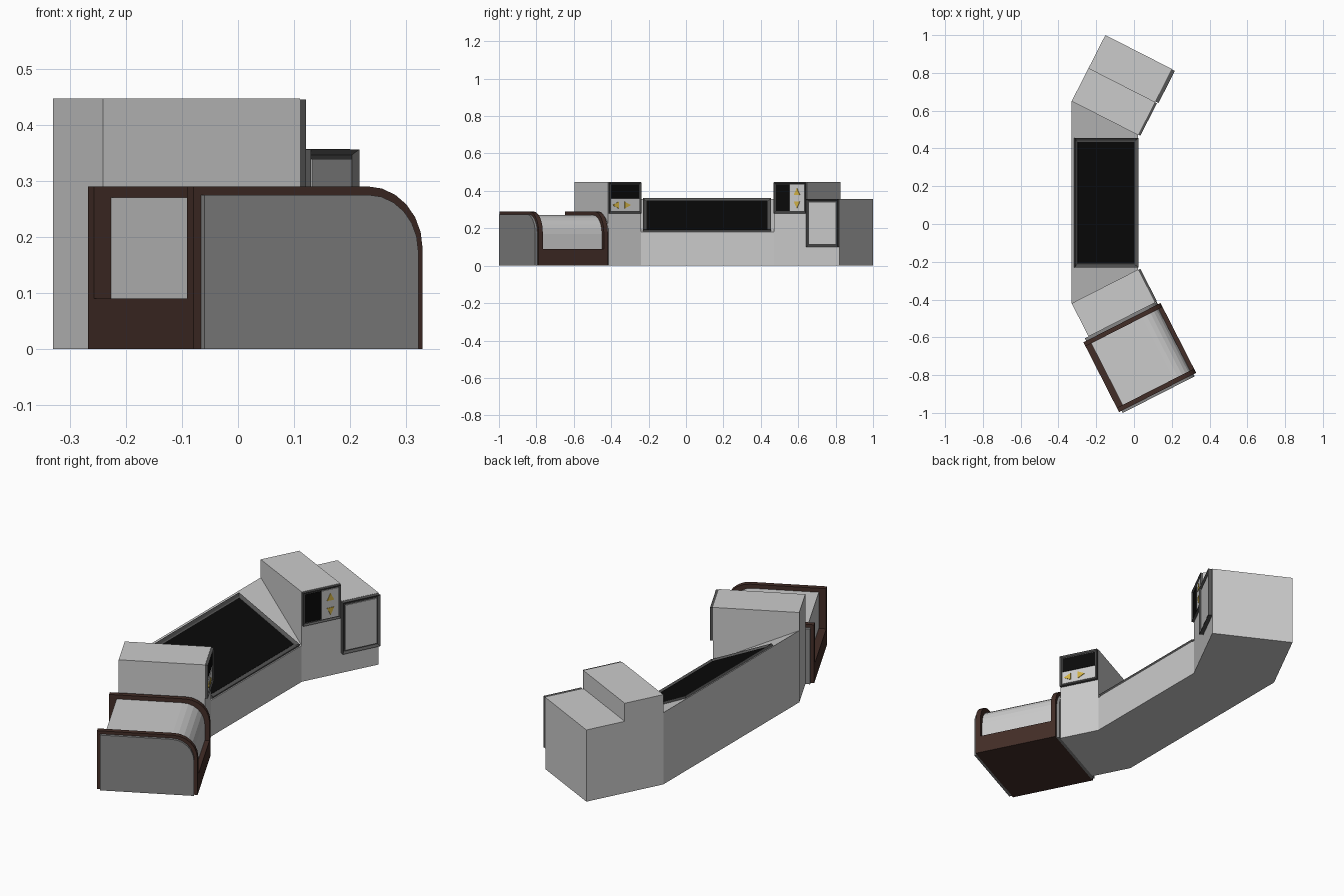
import bpy, bmesh, math
from mathutils import Matrix, Vector

if "Cube" in bpy.data.objects:
    bpy.data.objects.remove(bpy.data.objects["Cube"])


def material(name, rgb):
    m = bpy.data.materials.new(name)
    m.diffuse_color = (*rgb, 1)
    m.use_nodes = True
    m.node_tree.nodes["Principled BSDF"].inputs["Base Color"].default_value = m.diffuse_color
    return m


BLACK = material("black_glass", (0.003, 0.003, 0.003))
DARK = material("dark_trim", (0.09, 0.09, 0.09))
SLATE = material("slate", (0.24, 0.24, 0.24))
BROWN = material("brown", (0.055, 0.026, 0.02))
YELLOW = material("yellow", (0.65, 0.45, 0.06))


def frame(o, a, b, n):
    # local axes a, b span a profile plane, n is the extrusion direction
    m = Matrix((a, b, n)).transposed().to_4x4()
    m.translation = o
    return m


def prism(name, m, pts, n0, n1, mat=None, border=0, recess=0):
    bm = bmesh.new()
    lo = [bm.verts.new(m @ Vector((x, y, n0))) for x, y in pts]
    hi = [bm.verts.new(m @ Vector((x, y, n1))) for x, y in pts]
    bm.faces.new(lo)
    top = bm.faces.new(hi)
    k = len(pts)
    for i in range(k):
        j = (i + 1) % k
        bm.faces.new((lo[i], lo[j], hi[j], hi[i]))
    bmesh.ops.recalc_face_normals(bm, faces=bm.faces)
    if border:
        bmesh.ops.inset_region(bm, faces=[top], thickness=border)
        shift = m.to_3x3() @ Vector((0, 0, -recess))
        bmesh.ops.translate(bm, verts=top.verts, vec=shift)
    me = bpy.data.meshes.new(name)
    bm.to_mesh(me)
    bm.free()
    if mat:
        me.materials.append(mat)
    ob = bpy.data.objects.new(name, me)
    bpy.context.collection.objects.link(ob)
    return ob


def rect(a0, a1, b0, b1):
    return [(a0, b0), (a1, b0), (a1, b1), (a0, b1)]


def arch(v0, v1, z0, z1, r, seg=6):
    # square back, rounded front-top corner
    pts = [(v0, z1), (v0, z0), (v1, z0)]
    for i in range(seg + 1):
        t = math.pi / 2 * i / seg
        pts.append((v1 - r + r * math.cos(t), z1 - r + r * math.sin(t)))
    return pts


ang = math.radians(27)
C, S = math.cos(ang), math.sin(ang)
Z = Vector((0, 0, 1))
W, T, L = 0.394, 0.197, 0.393          # wing depth, tower length, wing length
MID = 0.115                            # mirror line of the two wings
YB, YF = 0.535, 0.535 - W * S          # half lengths of desk, back and front
XB = -0.33
XF = XB + W * C
ZF, ZB = 0.18, 0.357

# Central desk with sloping top and mitred ends
desk = prism("desk", frame(Vector((0, MID, 0)), Vector((1, 0, 0)), Vector((0, 1, 0)), Z),
             [(XB, -YB), (XF, -YF), (XF, YF), (XB, YB)], 0, ZB)
for v in desk.data.vertices:
    if v.co.x > 0 and v.co.z > 0.1:
        v.co.z = ZF

# Sloping screen
up = Vector((XB - XF, 0, ZB - ZF)).normalized()
side = Vector((0, 1, 0))
sm = frame(Vector((XF, 0, ZF)), side, up, side.cross(up))
prism("screen_frame", sm, rect(-0.23, 0.455, 0.004, 0.38), 0, 0.012, DARK, 0.018, 0.008)
prism("screen_glass", sm, rect(-0.21, 0.435, 0.024, 0.36), 0.003, 0.006, BLACK)


def wing(sgn):
    o = Vector((XB, MID + sgn * YB, 0))
    u = Vector((S, sgn * C, 0))
    v = Vector((C, -sgn * S, 0))
    return (frame(o, u, v, Z),              # plan
            frame(o + v * W, u, Z, v),      # front face
            frame(o, v, Z, u))              # cross-section


def arrow(name, m, x, y, dx, dy):
    s = 0.018
    pts = [(x + dx * s, y + dy * s),
           (x - dx * s + dy * s, y - dy * s + dx * s),
           (x - dx * s - dy * s, y - dy * s - dx * s)]
    prism(name, m, pts, 0.007, 0.012, YELLOW)


# Towers with a framed display on each wing
for tag, sgn in (("far", 1), ("near", -1)):
    plan, face, _ = wing(sgn)
    prism(tag + "_tower", plan, rect(0, T, 0, W), 0, 0.447)
    prism(tag + "_display_frame", face, rect(0.002, T - 0.002, 0.28, 0.445),
          0, 0.013, DARK, 0.01, 0.008)
    if sgn > 0:
        glass, keys = rect(0.014, 0.096, 0.292, 0.433), rect(0.1, 0.183, 0.292, 0.433)
        arrows = [(0.142, 0.397, 0, 1), (0.142, 0.325, 0, -1)]
    else:
        glass, keys = rect(0.014, 0.183, 0.36, 0.433), rect(0.014, 0.183, 0.292, 0.356)
        arrows = [(0.157, 0.324, 1, 0), (0.084, 0.324, -1, 0)]
    prism(tag + "_display_glass", face, glass, 0.003, 0.007, BLACK)
    prism(tag + "_key_plate", face, keys, 0.003, 0.009)
    for i, a in enumerate(arrows):
        arrow(f"{tag}_arrow_{i}", face, *a)

# Low cabinet with framed door at the far end
plan, face, _ = wing(1)
prism("cabinet", plan, rect(T, L, 0, W), 0, 0.357)
prism("door_frame", face, rect(T + 0.003, L - 0.002, 0.1, 0.356), 0, 0.02, DARK, 0.014, 0.01)
prism("door_panel", face, rect(T + 0.02, L - 0.019, 0.117, 0.339), 0.008, 0.014)

# Rounded booth at the near end
_, _, sec = wing(-1)
prism("booth_collar", sec, arch(-0.022, 0.405, 0, 0.275, 0.1), T, 0.213, SLATE)
prism("booth_base", sec, rect(-0.038, 0.42, 0, 0.09), 0.215, 0.62, BROWN)
prism("booth_hood", sec, arch(-0.004, 0.398, 0.085, 0.27, 0.1), 0.23, 0.61)
for tag, n0, n1 in (("inner", 0.212, 0.236), ("outer", 0.602, 0.627)):
    prism(f"booth_{tag}_cheek", sec, arch(-0.038, 0.42, 0, 0.29, 0.11), n0, n1, BROWN)
prism("booth_end_plate", sec, arch(-0.023, 0.405, 0, 0.275, 0.1), 0.625, 0.64, SLATE)
